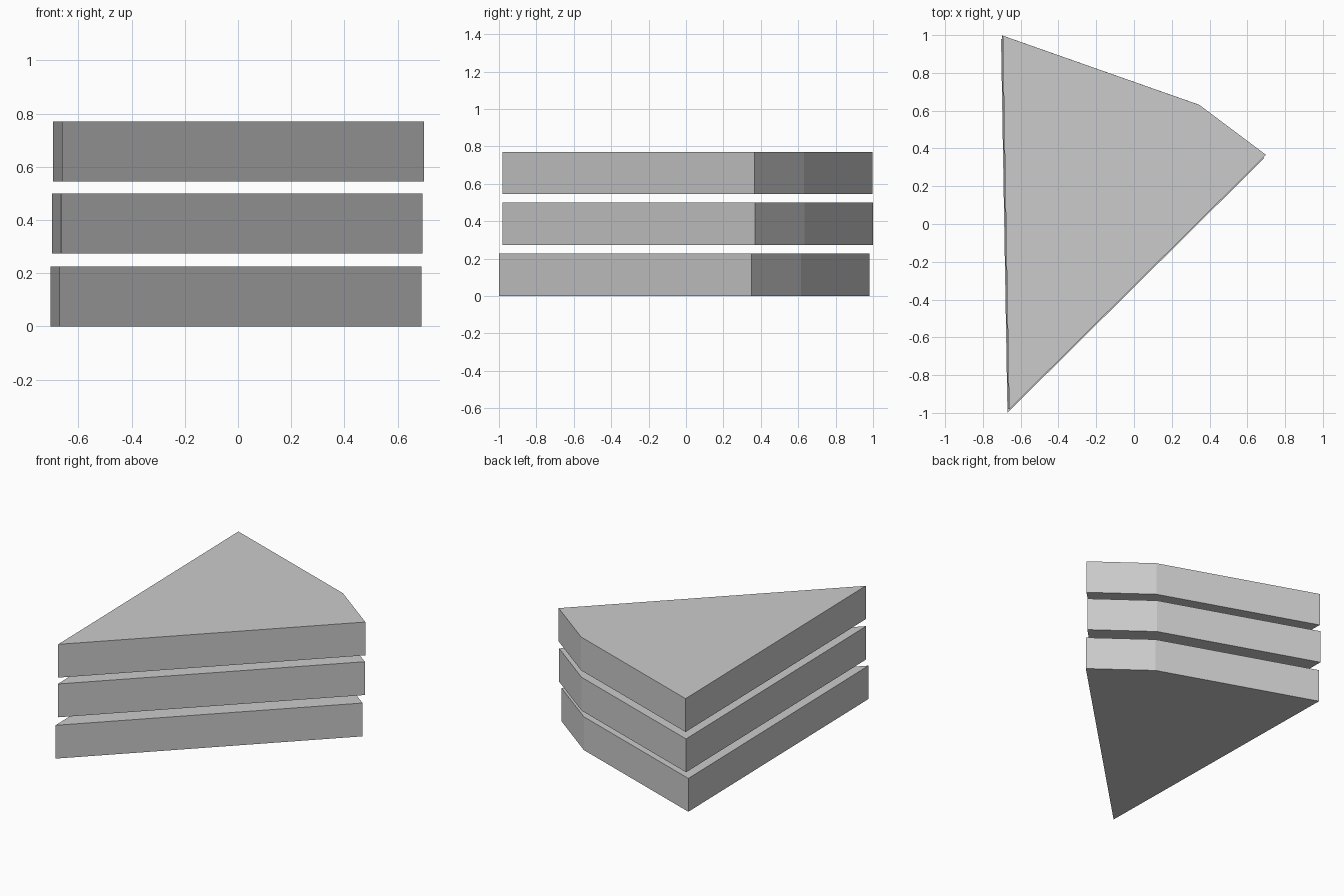
import bpy
import bmesh

if "Cube" in bpy.data.objects:
    bpy.data.objects.remove(bpy.data.objects["Cube"])

# Four-sided wedge outline shared by all slabs
OUTLINE = [(-0.695, 0.997), (-0.661, -0.982), (0.699, 0.366), (0.345, 0.631)]
THICKNESS = 0.226


def slab(name, dx, dy, z):
    bm = bmesh.new()
    face = bm.faces.new([bm.verts.new((x, y, 0)) for x, y in OUTLINE])
    grown = bmesh.ops.extrude_face_region(bm, geom=[face])["geom"]
    top = [v for v in grown if isinstance(v, bmesh.types.BMVert)]
    bmesh.ops.translate(bm, vec=(0, 0, THICKNESS), verts=top)
    bmesh.ops.recalc_face_normals(bm, faces=bm.faces)
    mesh = bpy.data.meshes.new(name)
    bm.to_mesh(mesh)
    bm.free()
    obj = bpy.data.objects.new(name, mesh)
    obj.location = (dx, dy, z)
    bpy.context.collection.objects.link(obj)


# Stack of slightly misaligned slabs with gaps between them
slab("bottom_slab", -0.009, -0.017, 0.0)
slab("middle_slab", -0.005, 0.002, 0.274)
slab("top_slab", 0.0, 0.0, 0.545)
